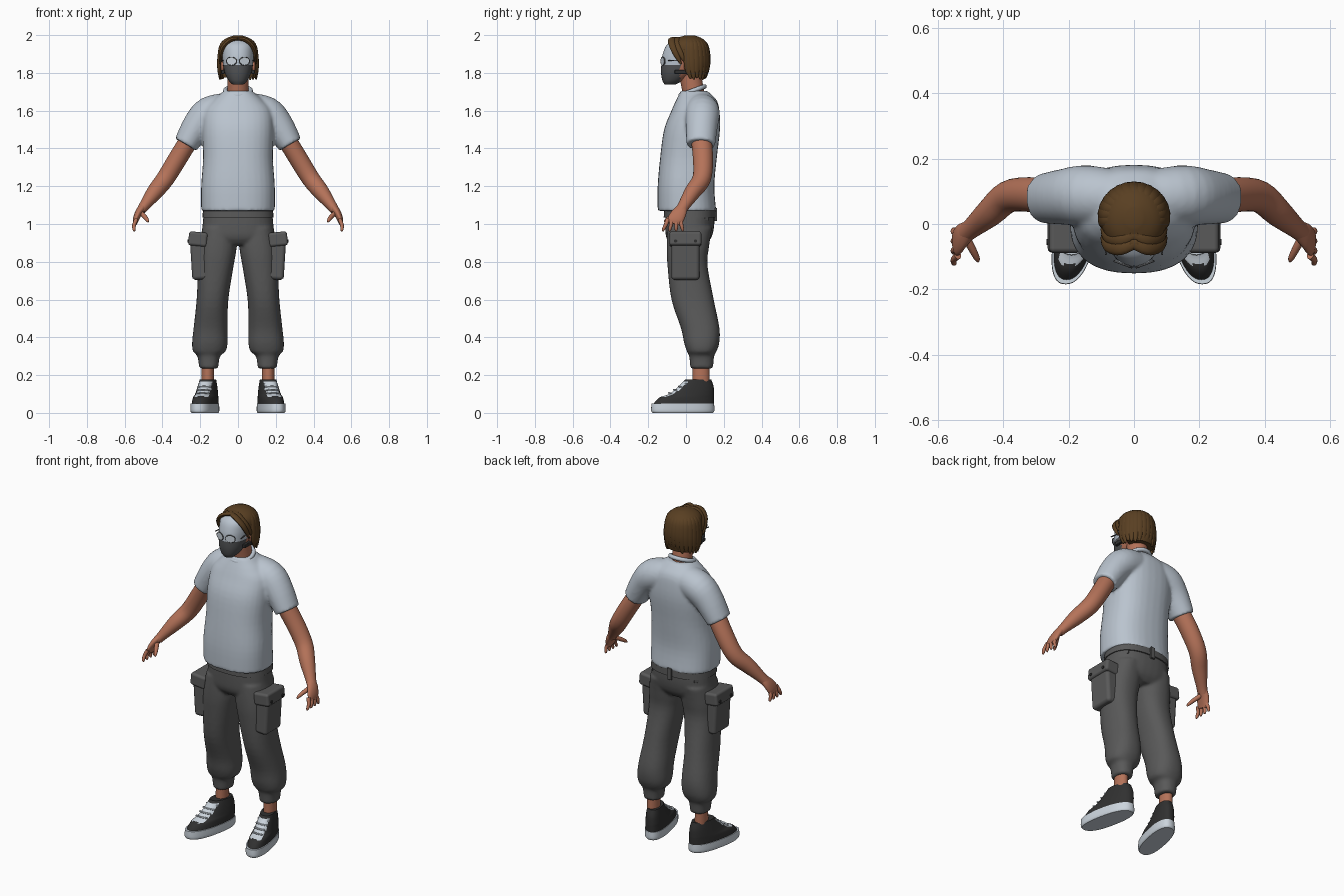
import bpy, bmesh, math, random
from mathutils import Vector

random.seed(4)
cube = bpy.data.objects.get("Cube")
if cube:
    bpy.data.objects.remove(cube, do_unlink=True)


def material(name, red, green, blue):
    mat = bpy.data.materials.new(name)
    mat.use_nodes = True
    color = (red, green, blue, 1)
    mat.diffuse_color = color
    shader = next(n for n in mat.node_tree.nodes if n.type == 'BSDF_PRINCIPLED')
    shader.inputs["Base Color"].default_value = color
    return mat


pale = material("pale cloth", .49, .55, .62)
grey = material("grey trousers", .1, .1, .1)
skin = material("skin", .46, .17, .1)
brown = material("brown hair", .1, .05, .016)
black = material("black shoe", .03, .03, .03)
mask = material("mask grey", .08, .083, .087)
white = material("white sole", .6, .66, .72)


def activate(obj):
    bpy.ops.object.select_all(action='DESELECT')
    obj.select_set(True)
    bpy.context.view_layer.objects.active = obj


def finish(obj, name, mat):
    obj.name = name
    obj.data.materials.append(mat)
    activate(obj)
    bpy.ops.object.shade_smooth_by_angle(angle=.7)
    return obj


def smooth_rows(rows, steps):
    """Spline through the cross-section rows."""
    out = []
    for i in range(len(rows) - 1):
        quad = [rows[max(i - 1, 0)], rows[i], rows[i + 1], rows[min(i + 2, len(rows) - 1)]]
        for k in range(steps):
            t = k / steps
            out.append([b + t * ((c - a) + t * ((2*a - 5*b + 4*c - d) + t * (3*(b - c) + d - a))) / 2
                        for a, b, c, d in zip(*quad)])
    return out + [list(rows[-1])]


def loft(name, rows, mat, side=1, flat=True, ref=(0, 1, 0), power=2.0, n=32, steps=4):
    """Rows are x, y, z, half width, half depth; flat keeps the rings level."""
    rows = smooth_rows(rows, steps)
    centers = [Vector((r[0] * side, r[1], r[2])) for r in rows]
    bm = bmesh.new()
    rings = []
    for i, row in enumerate(rows):
        ahead, behind = centers[min(i + 1, len(rows) - 1)], centers[max(i - 1, 0)]
        t = Vector((0, 0, 1)) if flat else (ahead - behind).normalized()
        v = Vector(ref)
        v = (v - t * v.dot(t)).normalized()
        u = v.cross(t)
        ring = []
        for k in range(n):
            c, s = math.cos(math.tau * k / n), math.sin(math.tau * k / n)
            c = math.copysign(abs(c) ** (2 / power), c)
            s = math.copysign(abs(s) ** (2 / power), s)
            ring.append(bm.verts.new(centers[i] + u * c * row[3] + v * s * row[4]))
        rings.append(ring)
    for low, high in zip(rings, rings[1:]):
        for k in range(n):
            j = (k + 1) % n
            bm.faces.new((low[k], low[j], high[j], high[k]))
    bm.faces.new(rings[0])
    bm.faces.new(rings[-1])
    bmesh.ops.recalc_face_normals(bm, faces=bm.faces)
    mesh = bpy.data.meshes.new(name)
    bm.to_mesh(mesh)
    bm.free()
    obj = bpy.data.objects.new(name, mesh)
    bpy.context.collection.objects.link(obj)
    return finish(obj, name, mat)


def fuse(parts, voxel, rounds):
    """Blend overlapping lofts into one soft garment."""
    activate(parts[0])
    for part in parts:
        part.select_set(True)
    bpy.ops.object.join()
    remesh = parts[0].modifiers.new("blend", 'REMESH')
    remesh.mode, remesh.voxel_size, remesh.use_smooth_shade = 'VOXEL', voxel, True
    soften = parts[0].modifiers.new("soften", 'SMOOTH')
    soften.factor, soften.iterations = .5, rounds


def box(name, loc, size, mat, rot=(0, 0, 0), bevel=.004):
    bpy.ops.mesh.primitive_cube_add(size=1, location=loc, rotation=rot)
    obj = bpy.context.object
    obj.scale = size
    bpy.ops.object.transform_apply(location=False, rotation=False, scale=True)
    finish(obj, name, mat)
    bpy.ops.object.shade_smooth()
    mod = obj.modifiers.new("round", 'BEVEL')
    mod.width, mod.segments, mod.harden_normals = bevel, 3, True


def paint(obj, mats, rule):
    for mat in mats:
        obj.data.materials.append(mat)
    for face in obj.data.polygons:
        face.material_index = rule(face.center, face.normal)


# T-shirt: body and sleeves blended, with a ribbed collar
shirt = [loft("shirt", [
    (0, .005, 1.07, .195, .155), (0, 0, 1.2, .195, .15), (0, .013, 1.35, .185, .15),
    (0, .032, 1.5, .19, .148), (0, .05, 1.6, .18, .127), (0, .055, 1.65, .14, .11),
    (0, .05, 1.68, .105, .09), (0, .042, 1.705, .075, .07)], pale, power=2.4)]
for side in (1, -1):
    shirt.append(loft("sleeve", [
        (.05, .08, 1.61, .085, .085), (.15, .087, 1.585, .09, .092),
        (.215, .083, 1.52, .08, .085), (.277, .078, 1.42, .065, .076)], pale, side, flat=False))
fuse(shirt, .009, 4)
bpy.ops.mesh.primitive_torus_add(location=(0, .035, 1.705), rotation=(.35, 0, 0),
                                 major_radius=.067, minor_radius=.012, major_segments=40)
finish(bpy.context.object, "collar", pale)

# Trousers: hips and gathered legs blended
trousers = [loft("trousers", [(0, .02, 1.1, .178, .128), (0, .02, 1, .187, .13),
                              (0, .015, .93, .19, .12), (0, .012, .89, .15, .09)], grey, power=2.4)]
for side in (1, -1):
    trousers.append(loft("leg", [
        (.1, .02, .98, .088, .118), (.107, .01, .88, .1, .112), (.117, .008, .78, .094, .106),
        (.135, .035, .6, .084, .112), (.145, .075, .45, .09, .102), (.149, .083, .37, .094, .093),
        (.152, .083, .325, .086, .078), (.155, .083, .3, .06, .066), (.155, .083, .235, .05, .06)],
        grey, side, power=2.3))
fuse(trousers, .009, 3)
loft("waistband", [(0, .02, 1.035, .189, .138), (0, .02, 1.085, .184, .136)], grey, power=2.4)
for turn in (-.9, 0, .9):
    box("belt_loop", (.185 * math.sin(turn), .02 + .138 * math.cos(turn), 1.05),
        (.03, .014, .07), grey, (0, 0, -turn))

for side in (1, -1):
    # Cargo pockets with buttoned flaps
    box("cargo_pocket", (side * .203, -.003, .81), (.09, .15, .21), grey, (0, side * .06, 0), .02)
    box("pocket_flap", (side * .212, -.003, .92), (.1, .17, .075), grey, (0, side * -.1, 0), .015)
    for y in (-.055, .05):
        bpy.ops.mesh.primitive_cylinder_add(radius=.009, depth=.012, vertices=16,
                                            location=(side * .262, y, .91), rotation=(0, math.pi / 2, 0))
        finish(bpy.context.object, "flap_button", black)

    # Arm, palm, fingers and thumb
    loft("arm", [(.25, .08, 1.46, .05, .055), (.32, .09, 1.345, .05, .053), (.385, .083, 1.24, .048, .049),
                 (.44, .035, 1.17, .043, .043), (.493, -.01, 1.1, .029, .032), (.515, -.028, 1.07, .024, .03)],
         skin, side, flat=False)
    loft("palm", [(.503, -.018, 1.09, .022, .028), (.525, -.035, 1.06, .02, .038),
                  (.54, -.055, 1.025, .016, .042), (.545, -.062, 1, .01, .034)], skin, side, flat=False)
    for i in range(4):
        base, tip = -.03 - .022 * i, -.018 - .034 * i
        loft("finger", [(.538, base, 1.025, .011, .012), (.55, (base + tip) / 2, .995, .01, .01),
                        (.55, tip, .97, .008, .008), (.546, tip, .962, .003, .003)],
             skin, side, flat=False, n=12)
    loft("thumb", [(.52, -.03, 1.065, .013, .014), (.495, -.075, 1.04, .012, .012),
                   (.48, -.105, 1.02, .009, .009), (.476, -.115, 1.01, .003, .003)],
         skin, side, flat=False, n=12)

    # Ankle and shoe, toes turned outward
    loft("ankle", [(.16, .08, .1, .034, .046), (.16, .08, .26, .032, .044)], skin, side)
    upper = loft("shoe_upper", [(0, -.015, .04, .061, .163), (0, .003, .08, .058, .146),
                                (0, .03, .1, .054, .119), (0, .053, .14, .047, .093),
                                (0, .065, .178, .04, .068)], black, n=48, power=2.3, steps=5)
    paint(upper, [white], lambda c, nrm: int(abs(c.x) < .036 and -.125 < c.y < .01 and .085 < c.z < .165))
    sole = loft("shoe_sole", [(0, -.017, 0, .06, .16), (0, -.017, .012, .065, .167),
                              (0, -.017, .05, .064, .166)], white, n=48, power=2.4)
    parts = [upper, sole]
    for i in range(4):
        y, z = -.09 + .026 * i, .103 + .017 * i
        parts.append(loft("shoe_lace", [(-.036, y + .012, z, .004, .006), (0, y, z + .003, .004, .006),
                                        (.036, y + .012, z, .004, .006)], white, flat=False, n=8))
    for part in parts:
        for vert in part.data.vertices:
            vert.co.x += side * (.16 + (.06 - vert.co.y) * .2)

# Neck and masked head
loft("neck", [(0, .055, 1.62, .06, .06), (0, .035, 1.72, .056, .058), (0, .015, 1.83, .056, .06)], skin)
head = loft("head", [(0, -.085, 1.738, .028, .028), (0, -.07, 1.76, .05, .055), (0, -.045, 1.8, .07, .087),
                     (0, -.022, 1.85, .08, .108), (0, -.01, 1.9, .084, .113), (0, 0, 1.95, .08, .1),
                     (0, .01, 1.985, .045, .055)], skin, n=48, power=2.2, steps=6)
paint(head, [mask, pale], lambda c, nrm: 0 if c.y > -.03 else 1 if c.z < 1.845 else 2)
for side in (1, -1):
    box("mask_strap", (side * .08, -.015, 1.805), (.018, .09, .022), black)
    bpy.ops.mesh.primitive_uv_sphere_add(location=(side * .083, .005, 1.835), radius=.02)
    bpy.context.object.scale = (.5, .8, 1.4)
    finish(bpy.context.object, "ear", skin)
    # Glasses
    bpy.ops.mesh.primitive_cylinder_add(radius=.027, depth=.008, location=(side * .034, -.121, 1.862),
                                        rotation=(math.pi / 2, 0, side * .35))
    bpy.context.object.scale = (1, .75, 1)
    finish(bpy.context.object, "glasses_lens", white)
    bpy.ops.mesh.primitive_torus_add(major_radius=.028, minor_radius=.003, location=(side * .034, -.123, 1.862),
                                     rotation=(math.pi / 2, 0, side * .35))
    bpy.context.object.scale = (1, .75, 1)
    finish(bpy.context.object, "glasses_frame", mask)
    box("glasses_arm", (side * .079, -.045, 1.866), (.006, .1, .006), mask, (0, 0, side * .15), .002)

# Hair: cap trimmed around the face, then overlapping locks
hair = loft("hair", [(0, .06, 1.775, .08, .05), (0, .045, 1.83, .093, .078), (0, .02, 1.9, .1, .103),
                     (0, .015, 1.95, .094, .1), (0, .016, 1.98, .068, .073), (0, .02, 1.997, .025, .03)],
            brown, n=48)
for vert in hair.data.vertices:
    edge = .03 - min(max((vert.co.z - 1.83) / .11, 0), 1) * .125
    vert.co.y = max(vert.co.y, edge)
for i in range(15):
    turn = math.radians(-8 + 14 * i)
    c, s = math.cos(turn), math.sin(turn)
    tip = 1.762 + random.random() * .025
    loft("hair_lock", [(c * .045, .02 + s * .045, 1.982, .012, .008), (c * .085, .02 + s * .085, 1.95, .02, .011),
                       (c * .099, .022 + s * .097, 1.88, .022, .011), (c * .099, .026 + s * .087, 1.82, .02, .011),
                       (c * .096, .035 + s * .072, tip, .005, .004)],
         brown, flat=False, ref=(c, s, .3), n=12)
for side in (1, -1):
    for i in range(4):
        y = .027 * i
        loft("fringe_lock", [(-.012, y - .055, 1.982, .009, .014), (.04, y - .075, 1.974, .011, .02),
                             (.08, y - .068, 1.935, .011, .018), (.093, y - .045, 1.885, .009, .013),
                             (.093, y - .025, 1.845, .003, .004)], brown, side, flat=False, n=12)
